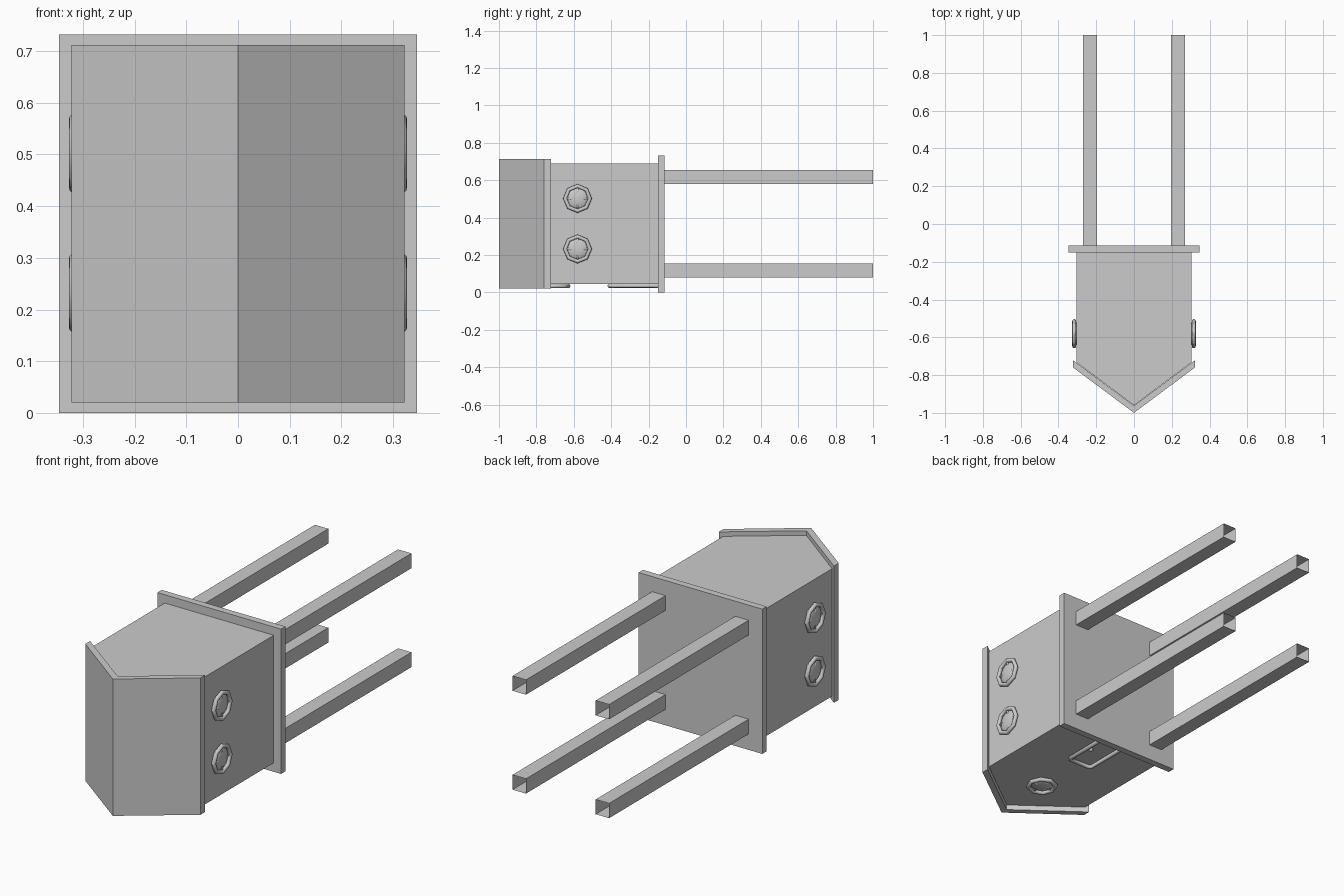
import bpy, bmesh, math
from mathutils import Matrix, Vector

if "Cube" in bpy.data.objects:
    bpy.data.objects.remove(bpy.data.objects["Cube"])


def finish(name, bm, smooth=False, matrix=None):
    bmesh.ops.recalc_face_normals(bm, faces=bm.faces)
    me = bpy.data.meshes.new(name)
    bm.to_mesh(me)
    bm.free()
    ob = bpy.data.objects.new(name, me)
    bpy.context.collection.objects.link(ob)
    if matrix is not None:
        ob.matrix_world = matrix
    for p in me.polygons:
        p.use_smooth = smooth
    return ob


def prism(name, outline, z0, z1):
    bm = bmesh.new()
    face = bm.faces.new([bm.verts.new((x, y, z0)) for x, y in outline])
    ext = bmesh.ops.extrude_face_region(bm, geom=[face])
    bmesh.ops.translate(bm, vec=(0, 0, z1 - z0),
                        verts=[v for v in ext["geom"] if isinstance(v, bmesh.types.BMVert)])
    return finish(name, bm)


# House body, roof and ground plate
prism("house_body", [(-.305, -.15), (.305, -.15), (.305, -.732), (0, -.96), (-.305, -.732)], .045, .69)
prism("roof", [(-.322, -.76), (0, -1), (.322, -.76), (.322, -.722), (0, -.962), (-.322, -.722)], .02, .712)
prism("base_plate", [(-.346, -.15), (.346, -.15), (.346, -.115), (-.346, -.115)], 0, .732)


# Square stilts, open at the far end
def stilt(name, cx, cz):
    bm = bmesh.new()
    bmesh.ops.create_cube(bm, size=1)
    open_ends = [f for f in bm.faces if f.normal.y > .9]
    bmesh.ops.delete(bm, geom=open_ends, context="FACES")
    bmesh.ops.transform(bm, verts=bm.verts, matrix=Matrix.Translation((cx, .4425, cz))
                        @ Matrix.Diagonal((.075, 1.115, .075, 1)))
    finish(name, bm)


for sx, side in ((-1, "left"), (1, "right")):
    for cz, level in ((.118, "lower"), (.618, "upper")):
        stilt(f"stilt_{side}_{level}", sx * .2325, cz)


# Porthole: octagonal ring, cross bars and shallow glass dome, facing local +z
def porthole(name, matrix):
    major, minor = .0665, .0105
    bpy.ops.mesh.primitive_torus_add(major_segments=8, minor_segments=12,
                                     major_radius=major, minor_radius=minor)
    ring = bpy.context.object
    ring.name = name + "_ring"
    ring.matrix_world = matrix @ Matrix.Translation((0, 0, .0115))
    bpy.ops.object.shade_smooth_by_angle(angle=math.radians(40))

    bm = bmesh.new()
    for turn in (0, math.pi / 2):
        bmesh.ops.create_cone(bm, cap_ends=True, segments=8, radius1=.007, radius2=.007, depth=.13,
                              matrix=Matrix.Translation((0, 0, .008)) @ Matrix.Rotation(turn, 4, "Z")
                              @ Matrix.Rotation(math.pi / 2, 4, "X"))
    finish(name + "_bars", bm, True, matrix)

    bm = bmesh.new()
    bmesh.ops.create_uvsphere(bm, u_segments=16, v_segments=8, radius=1,
                              matrix=Matrix.Diagonal((.06, .06, .017, 1)))
    finish(name + "_glass", bm, True, matrix)


for sx, side in ((-1, "left"), (1, "right")):
    for cz, level in ((.232, "lower"), (.502, "upper")):
        porthole(f"window_{side}_{level}", Matrix.Translation((sx * .305, -.58, cz))
                 @ Matrix.Rotation(sx * math.pi / 2, 4, "Y"))
porthole("window_bottom", Matrix.Translation((0, -.695, .045)) @ Matrix.Rotation(math.pi, 4, "X"))

# Door frame: bent pipe on the underside
curve = bpy.data.curves.new("door_frame", "CURVE")
curve.dimensions = "3D"
curve.bevel_depth = .0105
curve.bevel_resolution = 2
path = [(-.067, -.15), (-.067, -.398), (-.055, -.41), (.055, -.41), (.067, -.398), (.067, -.15)]
spline = curve.splines.new("POLY")
spline.points.add(len(path) - 1)
for point, (x, y) in zip(spline.points, path):
    point.co = (x, y, .035, 1)
frame = bpy.data.objects.new("door_frame", curve)
bpy.context.collection.objects.link(frame)

# Door knob
bm = bmesh.new()
bmesh.ops.create_uvsphere(bm, u_segments=12, v_segments=8, radius=.011)
finish("door_knob", bm, True, Matrix.Translation((.043, -.275, .037)))
